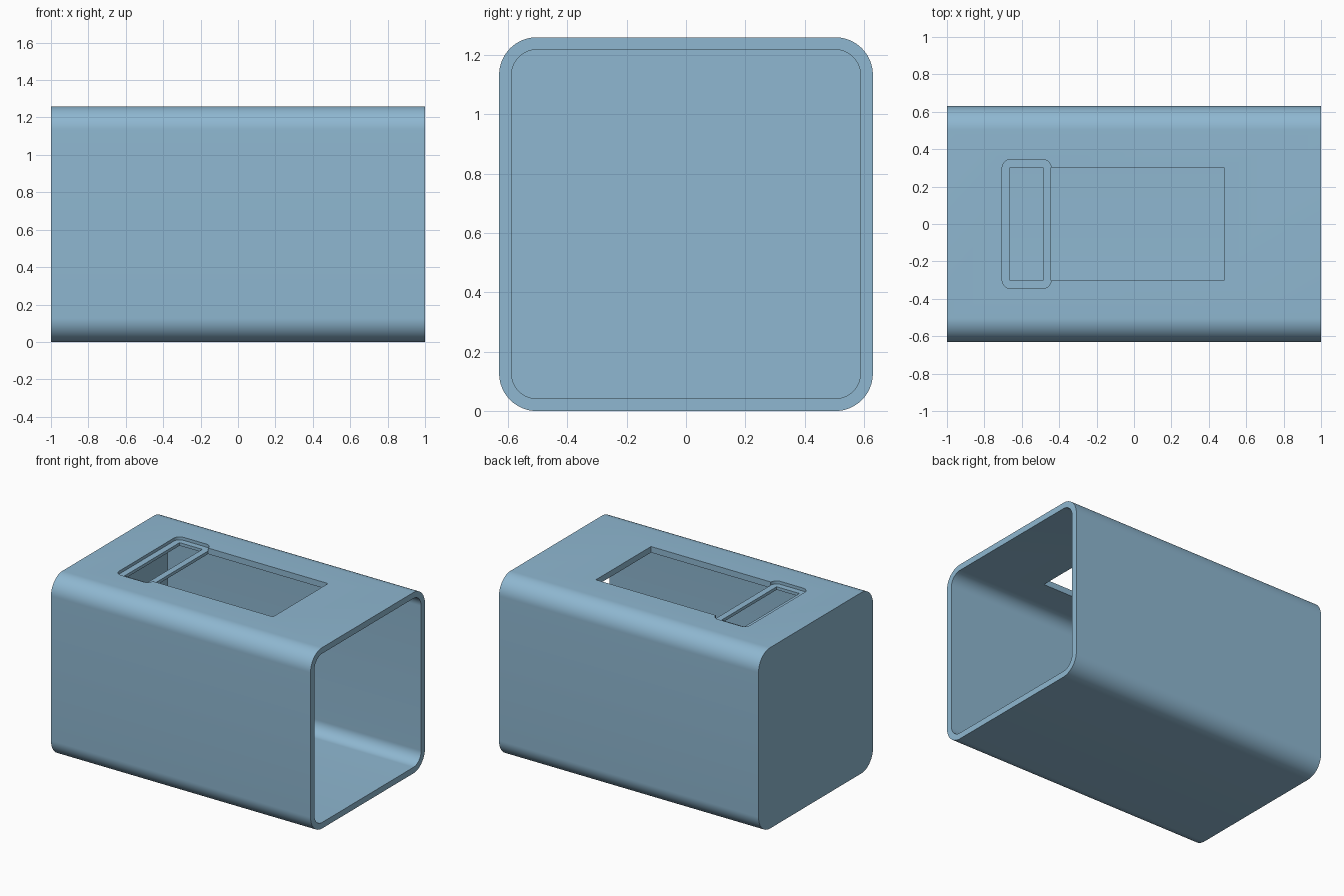
import bpy, bmesh, math
from mathutils import Vector

if "Cube" in bpy.data.objects:
    bpy.data.objects.remove(bpy.data.objects["Cube"])

W, R, T = 1.26, 0.127, 0.042      # outer width, corner radius, wall thickness
END_T, RECESS = 0.045, 0.021      # closed end thickness, recess depth


def rounded_rect(a0, a1, b0, b1, r, seg):
    """Counter-clockwise outline of a rounded rectangle."""
    corners = [(a1 - r, b1 - r, 0), (a0 + r, b1 - r, 90),
               (a0 + r, b0 + r, 180), (a1 - r, b0 + r, 270)]
    return [(ca + r * math.cos(math.radians(s + 90 * i / seg)),
             cb + r * math.sin(math.radians(s + 90 * i / seg)))
            for ca, cb, s in corners for i in range(seg + 1)]


def prism(name, outline, lo, hi, axis):
    """Extrude an outline along x or z."""
    bm = bmesh.new()
    place = (lambda p, d: (d, p[0], p[1])) if axis == 'x' else (lambda p, d: (p[0], p[1], d))
    face = bm.faces.new([bm.verts.new(place(p, lo)) for p in outline])
    ext = bmesh.ops.extrude_face_region(bm, geom=[face])
    step = Vector(place((0, 0), hi - lo))
    bmesh.ops.translate(bm, vec=step,
                        verts=[v for v in ext['geom'] if isinstance(v, bmesh.types.BMVert)])
    bmesh.ops.recalc_face_normals(bm, faces=bm.faces)
    mesh = bpy.data.meshes.new(name)
    bm.to_mesh(mesh)
    bm.free()
    ob = bpy.data.objects.new(name, mesh)
    bpy.context.collection.objects.link(ob)
    return ob


blue = bpy.data.materials.new("pale_blue")
blue.diffuse_color = (0.274, 0.477, 0.638, 1)
blue.use_nodes = True
blue.node_tree.nodes["Principled BSDF"].inputs["Base Color"].default_value = blue.diffuse_color

# Sleeve body
h = W / 2
body = prism("sleeve_body", rounded_rect(-h, h, 0, W, R, 16), -1, 1, 'x')
body.data.materials.append(blue)

# Cavity open on the right, closed on the left
cavity = prism("cavity_cutter",
               rounded_rect(-h + T, h - T, T, W - T, R - T, 16), -1 + END_T, 1.2, 'x')
# Shallow rounded recess around the slot
recess = prism("recess_cutter",
               rounded_rect(-0.705, -0.443, -0.345, 0.345, 0.045, 8), W - RECESS, W + 0.1, 'z')
# Slot and window through the top wall
slot = prism("slot_cutter",
             [(-0.662, -0.303), (-0.487, -0.303), (-0.487, 0.303), (-0.662, 0.303)],
             W - 0.2, W + 0.2, 'z')
window = prism("window_cutter",
               [(-0.443, -0.303), (0.482, -0.303), (0.482, 0.303), (-0.443, 0.303)],
               W - 0.2, W + 0.2, 'z')

bpy.context.view_layer.objects.active = body
body.select_set(True)
for cutter in (cavity, recess, slot, window):
    cutter.data.materials.append(blue)
    mod = body.modifiers.new(cutter.name, 'BOOLEAN')
    mod.operation = 'DIFFERENCE'
    mod.solver = 'EXACT'
    mod.object = cutter
    bpy.ops.object.modifier_apply(modifier=mod.name)
    bpy.data.objects.remove(cutter)

bpy.ops.object.shade_smooth_by_angle(angle=math.radians(30))
